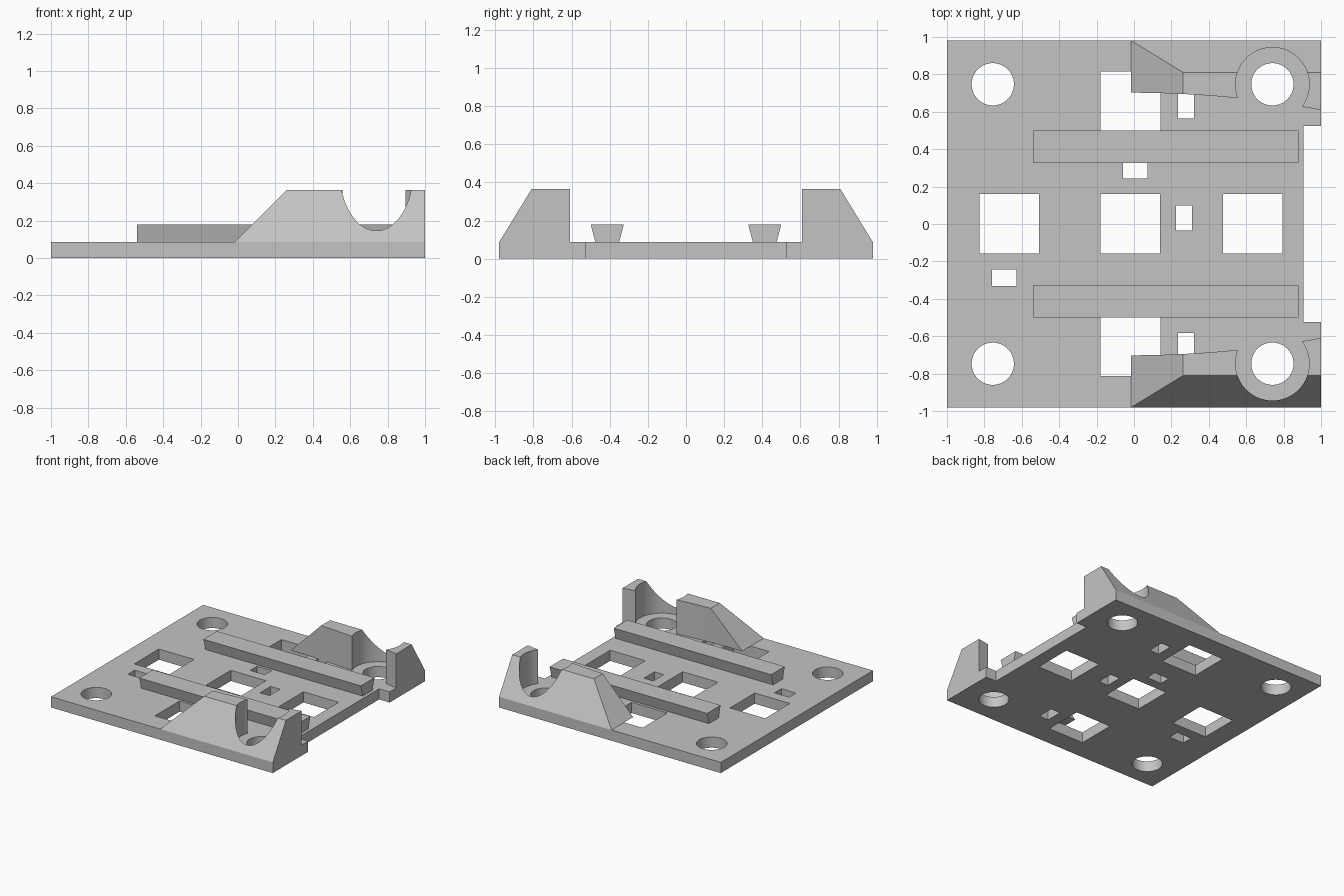
import bpy, bmesh, math
from mathutils import Vector

cube = bpy.data.objects.get("Cube")
if cube:
    bpy.data.objects.remove(cube, do_unlink=True)

PLATE = 0.087   # top of the base plate
TOP = 0.365     # top of the end blocks

grey = bpy.data.materials.new("light_grey")
grey.use_nodes = True
grey.diffuse_color = (0.55, 0.55, 0.55, 1)
grey.node_tree.nodes["Principled BSDF"].inputs["Base Color"].default_value = (0.55, 0.55, 0.55, 1)


def link(name, data):
    obj = bpy.data.objects.new(name, data)
    bpy.context.collection.objects.link(obj)
    return obj


def finish(obj):
    """Bake curve or modifiers to a welded mesh, colour it and shade it."""
    bpy.ops.object.select_all(action='DESELECT')
    obj.select_set(True)
    bpy.context.view_layer.objects.active = obj
    bpy.ops.object.convert(target='MESH')
    bm = bmesh.new()
    bm.from_mesh(obj.data)
    bmesh.ops.remove_doubles(bm, verts=bm.verts, dist=0.0001)
    bmesh.ops.recalc_face_normals(bm, faces=bm.faces)
    bm.to_mesh(obj.data)
    bm.free()
    obj.data.materials.clear()
    obj.data.materials.append(grey)
    bpy.ops.object.shade_smooth_by_angle(angle=math.radians(25))


def prism(bm, outline, vec):
    """Extrude a closed outline of 3D points along vec."""
    face = bm.faces.new([bm.verts.new(p) for p in outline])
    ext = bmesh.ops.extrude_face_region(bm, geom=[face])["geom"]
    bmesh.ops.translate(bm, vec=vec, verts=[e for e in ext if isinstance(e, bmesh.types.BMVert)])
    bmesh.ops.recalc_face_normals(bm, faces=bm.faces)


def mesh_object(name, bm):
    mesh = bpy.data.meshes.new(name)
    bm.to_mesh(mesh)
    bm.free()
    return link(name, mesh)


def rect(x, y, w, d):
    return [(x, y), (x + w, y), (x + w, y + d), (x, y + d)]


def circle(cx, cy, r, n=64):
    return [(cx + r * math.cos(math.tau * i / n), cy + r * math.sin(math.tau * i / n)) for i in range(n)]


# Base plate: notched outline with round, square and slot holes
outline = [(-1, -0.98), (1, -0.98), (1, -0.525), (0.905, -0.525),
           (0.905, 0.525), (1, 0.525), (1, 0.98), (-1, 0.98)]
holes = [circle(x, y, 0.113) for x in (-0.755, 0.74) for y in (-0.747, 0.747)]
holes += [rect(x, -0.157, 0.318, 0.318) for x in (-0.827, -0.178, 0.477)]
holes += [rect(-0.18, y, 0.323, 0.318) for y in (-0.813, 0.498)]
holes += [rect(x, y, 0.085, 0.135) for x, y in ((0.235, 0.565), (0.225, -0.036), (0.235, -0.717))]
holes += [rect(x, y, 0.133, 0.088) for x, y in ((-0.06, 0.242), (-0.76, -0.332))]

curve = bpy.data.curves.new("base_plate", 'CURVE')
curve.dimensions = '2D'
curve.fill_mode = 'BOTH'
curve.extrude = PLATE / 2
for loop in [outline] + holes:
    spline = curve.splines.new('POLY')
    spline.points.add(len(loop) - 1)
    for point, (x, y) in zip(spline.points, loop):
        point.co = (x, y, 0, 1)
    spline.use_cyclic_u = True
plate = link("base_plate", curve)
finish(plate)
for v in plate.data.vertices:
    v.co.z += PLATE / 2

for side, s in (("right", -1), ("left", 1)):
    # Dovetail rail, wider at the top
    bm = bmesh.new()
    y = 0.413 * s
    prism(bm, [(-0.54, y - 0.062, PLATE), (-0.54, y + 0.062, PLATE),
               (-0.54, y + 0.087, 0.18), (-0.54, y - 0.087, 0.18)], (1.42, 0, 0))
    finish(mesh_object(side + "_rail", bm))

    # End block: curved inner wall, sloped outer side and sloped nose
    bm = bmesh.new()
    xs = [-0.1, -0.015] + [-0.015 + 1.015 * i / 16 for i in range(1, 17)]
    inner = [(x, s * (0.702 - 0.09 * max(0, x + 0.015) ** 2), PLATE) for x in xs]
    prism(bm, inner + [(1, 1.1 * s, PLATE), (-0.1, 1.1 * s, PLATE)], (0, 0, TOP - PLATE))
    rise = TOP - PLATE
    for co, no in ((Vector((0, 0.98 * s, PLATE)), Vector((0, rise * s, 0.17))),
                   (Vector((-0.015, 0, PLATE)), Vector((-rise, 0, 0.278)))):
        cut = bmesh.ops.bisect_plane(bm, geom=bm.verts[:] + bm.edges[:] + bm.faces[:],
                                     plane_co=co, plane_no=no, clear_outer=True)
        edges = [e for e in cut["geom_cut"] if isinstance(e, bmesh.types.BMEdge)]
        bmesh.ops.contextual_create(bm, geom=edges)
    bmesh.ops.recalc_face_normals(bm, faces=bm.faces)
    block = mesh_object(side + "_end_block", bm)

    # Round clearance above the bolt hole
    bm = bmesh.new()
    prism(bm, [(x, y, 0.03) for x, y in circle(0.74, 0.747 * s, 0.197)], (0, 0, 0.5))
    cutter = mesh_object(side + "_clearance_cutter", bm)
    cutter.hide_render = True
    mod = block.modifiers.new("clearance", 'BOOLEAN')
    mod.operation = 'DIFFERENCE'
    mod.solver = 'EXACT'
    mod.object = cutter
    finish(block)
    bpy.data.objects.remove(cutter, do_unlink=True)
